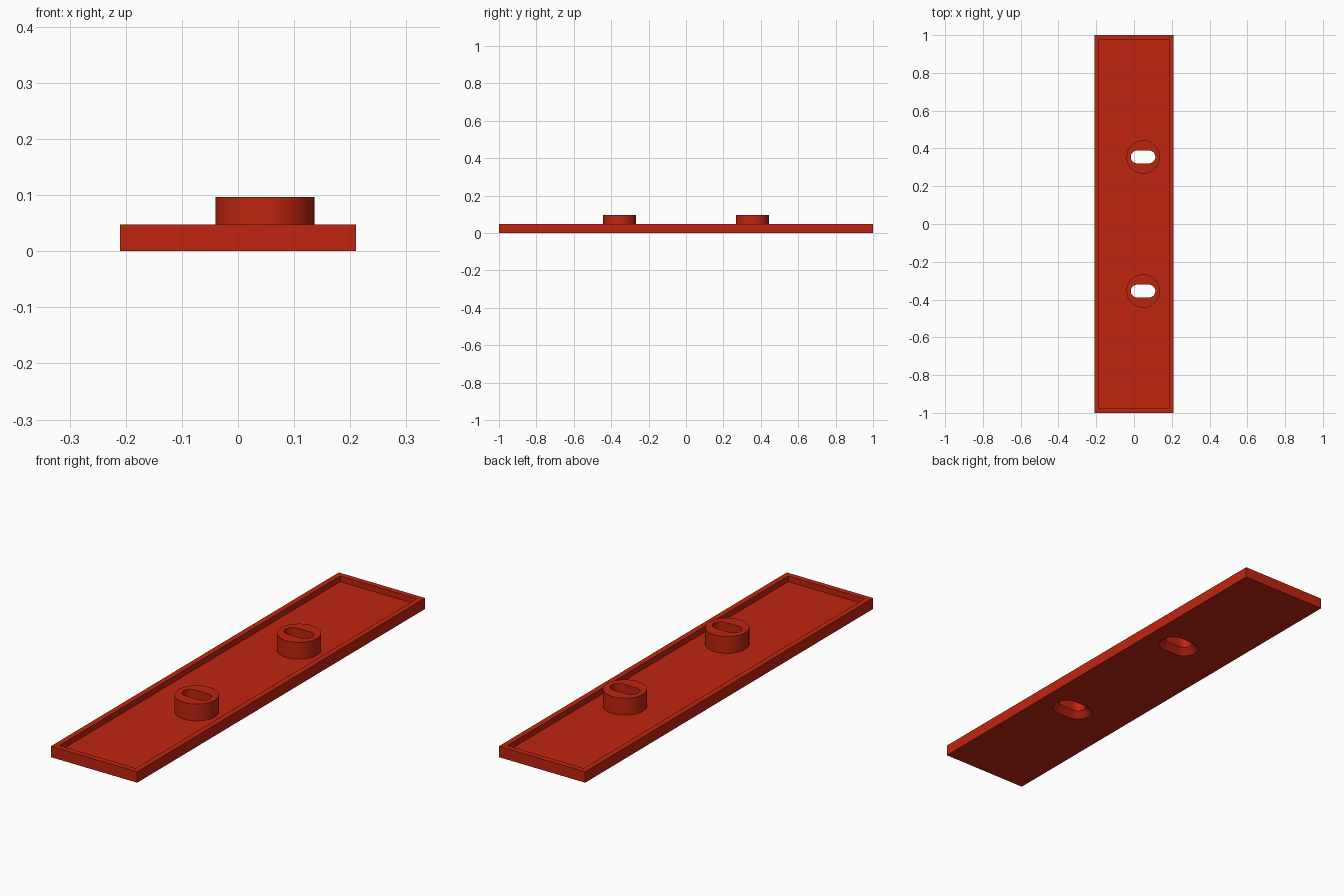
import bpy
import bmesh
import math

cube = bpy.data.objects.get("Cube")
if cube:
    bpy.data.objects.remove(cube, do_unlink=True)

WIDTH, LENGTH, RIM_TOP = 0.42, 2.0, 0.048
WALL, FLOOR = 0.024, 0.023
BOSS_X, BOSS_Y, BOSS_R, BOSS_TOP = 0.048, 0.355, 0.088, 0.097
SLOT_HALF, SLOT_R, SINK_R, SINK_TOP = 0.031, 0.034, 0.06, 0.026

red = bpy.data.materials.new("red_plastic")
red.use_nodes = True
red.diffuse_color = (0.52, 0.018, 0.005, 1)
red.node_tree.nodes["Principled BSDF"].inputs["Base Color"].default_value = red.diffuse_color


def loft(name, rings):
    """Closed solid through rings of matching points."""
    bm = bmesh.new()
    loops = [[bm.verts.new(p) for p in ring] for ring in rings]
    n = len(loops[0])
    for a, b in zip(loops, loops[1:]):
        for i in range(n):
            j = (i + 1) % n
            bm.faces.new((a[i], a[j], b[j], b[i]))
    bm.faces.new(loops[0][::-1])
    bm.faces.new(loops[-1])
    bmesh.ops.recalc_face_normals(bm, faces=bm.faces)
    mesh = bpy.data.meshes.new(name)
    bm.to_mesh(mesh)
    bm.free()
    mesh.materials.append(red)
    obj = bpy.data.objects.new(name, mesh)
    bpy.context.collection.objects.link(obj)
    return obj


def rectangle(hx, hy, z):
    return [(-hx, -hy, z), (hx, -hy, z), (hx, hy, z), (-hx, hy, z)]


def capsule(y, half, radius, z, steps=32):
    """Rounded slot outline; a circle when half is zero."""
    points = []
    for side in (1, -1):
        for i in range(steps + (1 if half else 0)):
            a = math.pi * i / steps - side * math.pi / 2
            points.append((BOSS_X + side * half + radius * math.cos(a),
                           y + radius * math.sin(a), z))
    return points


def boolean(target, tool, operation):
    mod = target.modifiers.new(tool.name, "BOOLEAN")
    mod.operation = operation
    mod.solver = "EXACT"
    mod.object = tool
    bpy.ops.object.select_all(action="DESELECT")
    bpy.context.view_layer.objects.active = target
    target.select_set(True)
    bpy.ops.object.modifier_apply(modifier=mod.name)
    bpy.data.objects.remove(tool, do_unlink=True)


# Shallow tray with a thin raised rim
hx, hy = WIDTH / 2, LENGTH / 2
tray = loft("tray", [rectangle(hx, hy, 0),
                     rectangle(hx, hy, RIM_TOP),
                     rectangle(hx - WALL, hy - WALL, RIM_TOP),
                     rectangle(hx - WALL, hy - WALL, FLOOR)])

for y in (-BOSS_Y, BOSS_Y):
    # Round boss fused to the floor
    boss = loft("boss", [capsule(y, 0, BOSS_R, z) for z in (FLOOR / 2, BOSS_TOP)])
    boolean(tray, boss, "UNION")
    # Through slot, countersunk from below
    flare = (SINK_R - SLOT_R) / SINK_TOP * 0.01
    slot = loft("slot_cutter", [capsule(y, SLOT_HALF, SINK_R + flare, -0.01),
                                capsule(y, SLOT_HALF, SLOT_R, SINK_TOP),
                                capsule(y, SLOT_HALF, SLOT_R, BOSS_TOP + 0.02)])
    slot.hide_render = True
    boolean(tray, slot, "DIFFERENCE")

bpy.ops.object.shade_smooth_by_angle(angle=math.radians(30))
